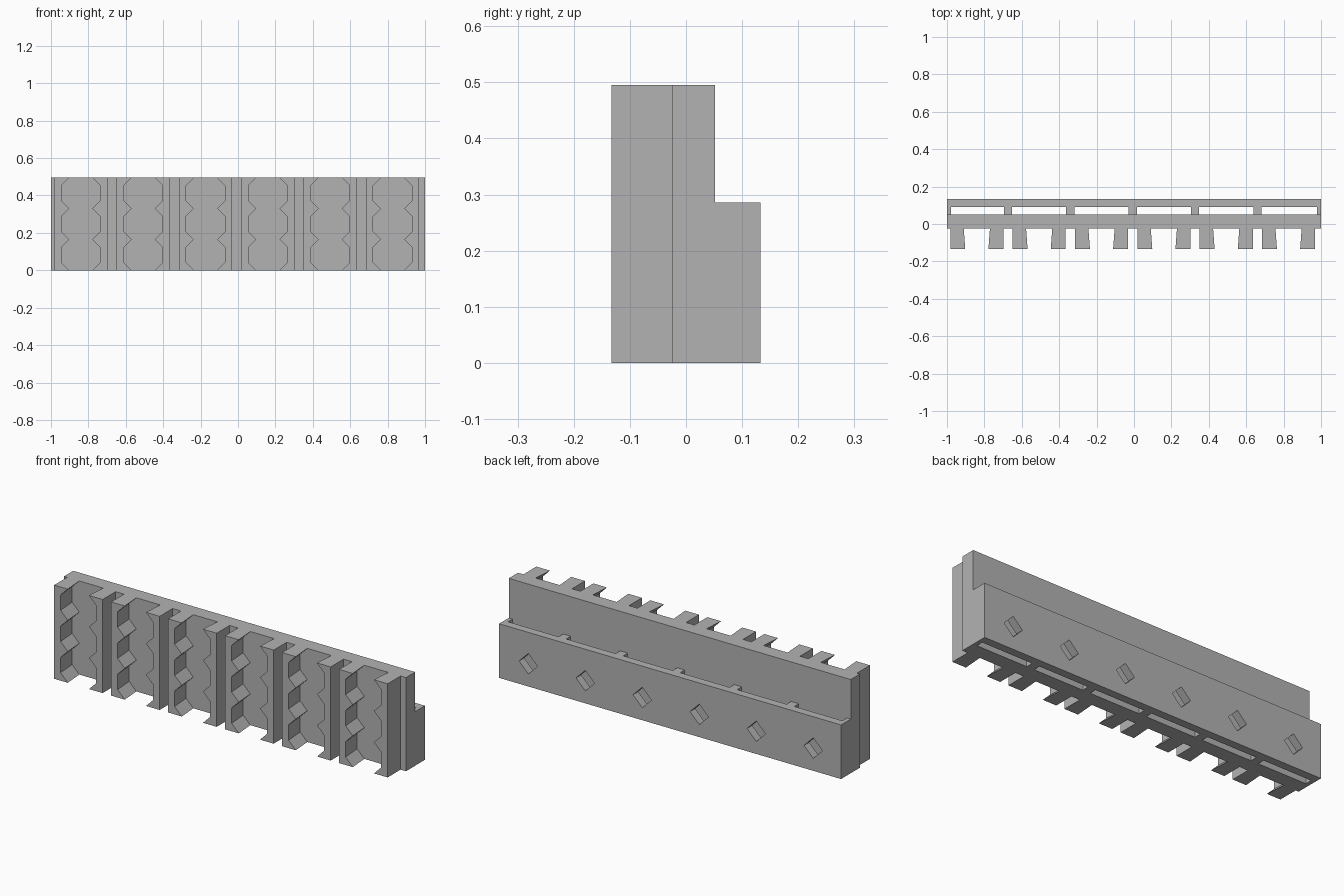
import bpy
import bmesh
import math
from mathutils import Matrix, Vector

if "Cube" in bpy.data.objects:
    bpy.data.objects.remove(bpy.data.objects["Cube"])

HEIGHT, PITCH = 0.495, 1 / 3
CENTRES = [(i - 2.5) * PITCH - 0.007 for i in range(6)]
FRONT, ROOT, SPINE_BACK, LIP_FRONT, BACK = -0.133, -0.025, 0.052, 0.09, 0.133
LIP_TOP = 0.286

grey = bpy.data.materials.new("plain_grey")
grey.use_nodes = True
colour = (0.45, 0.45, 0.45, 1)
grey.diffuse_color = colour
grey.node_tree.nodes["Principled BSDF"].inputs["Base Color"].default_value = colour


def add_object(name, bm):
    bmesh.ops.recalc_face_normals(bm, faces=bm.faces)
    mesh = bpy.data.meshes.new(name)
    bm.to_mesh(mesh)
    bm.free()
    mesh.materials.append(grey)
    obj = bpy.data.objects.new(name, mesh)
    bpy.context.collection.objects.link(obj)
    return obj


def loft(bm, start, end):
    """Solid between two outlines with the same number of points."""
    a = [bm.verts.new(p) for p in start]
    b = [bm.verts.new(p) for p in end]
    bm.faces.new(a)
    bm.faces.new(b[::-1])
    for i in range(len(a)):
        j = (i + 1) % len(a)
        bm.faces.new((a[i], b[i], b[j], a[j]))


def box(bm, low, high):
    low, high = Vector(low), Vector(high)
    matrix = Matrix.Translation((low + high) / 2) @ Matrix.Diagonal((*(high - low), 1))
    bmesh.ops.create_cube(bm, size=1, matrix=matrix)


# Stepped wall running the full length
bm = bmesh.new()
profile = [(ROOT, 0), (BACK, 0), (BACK, LIP_TOP), (SPINE_BACK, LIP_TOP),
           (SPINE_BACK, HEIGHT), (ROOT, HEIGHT)]
loft(bm, [(-1, y, z) for y, z in profile], [(1, y, z) for y, z in profile])
wall = add_object("stepped_wall", bm)

# Slots behind the wall, separated by thin ribs
bm = bmesh.new()
for i, c in enumerate(CENTRES):
    left = -0.978 if i == 0 else c - PITCH / 2 + 0.022
    right = 0.978 if i == 5 else c + PITCH / 2 - 0.022
    box(bm, (left, SPINE_BACK, -0.1), (right, LIP_FRONT, LIP_TOP + 0.1))
slots = add_object("slot_cutter", bm)

# Diamond holes through the rear lip
bm = bmesh.new()
for c in CENTRES:
    ring = [(c + 0.003 + 0.054 * math.cos(k * math.pi / 2),
             0.12 + 0.054 * math.sin(k * math.pi / 2)) for k in range(4)]
    loft(bm, [(x, 0.07, z) for x, z in ring], [(x, 0.2, z) for x, z in ring])
holes = add_object("diamond_cutter", bm)

for cutter in (slots, holes):
    cutter.hide_render = True
    mod = wall.modifiers.new(cutter.name, 'BOOLEAN')
    mod.operation = 'DIFFERENCE'
    mod.solver = 'EXACT'
    mod.object = cutter
bpy.context.view_layer.update()
cut_mesh = bpy.data.meshes.new_from_object(
    wall.evaluated_get(bpy.context.evaluated_depsgraph_get()))
wall.modifiers.clear()
wall.data = cut_mesh
for cutter in (slots, holes):
    bpy.data.objects.remove(cutter)

# Notched inner edge of a tooth, repeated three times up its height
step = HEIGHT / 3
notch = [(0.062, 0)]
for k in range(3):
    z = k * step
    notch += [(0.104, z + 0.042), (0.104, z + step - 0.042), (0.062, z + step)]


def tooth_outline(centre, side, y, draft):
    inner = [(centre + side * (x + draft), y, z) for x, z in notch]
    outer = centre + side * 0.142
    return inner + [(outer, y, HEIGHT), (outer, y, 0)]


# Mirrored pairs of teeth, slightly undercut towards the wall
for number, c in enumerate(CENTRES, 1):
    for side, word in ((-1, "right"), (1, "left")):
        bm = bmesh.new()
        loft(bm, tooth_outline(c, side, FRONT, 0), tooth_outline(c, side, ROOT, 0.008))
        add_object(f"{word}_tooth_{number}", bm)
